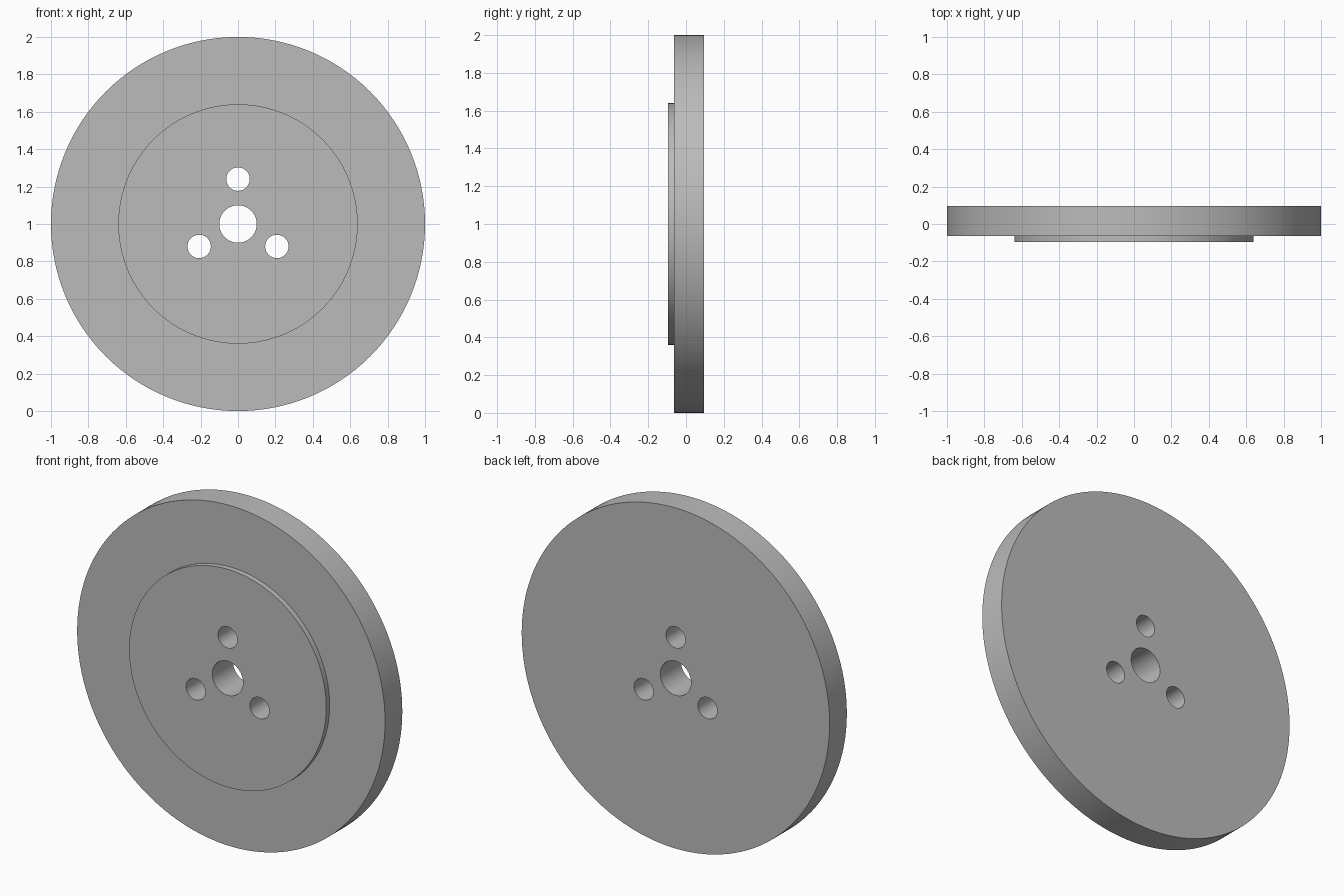
import bpy
import bmesh
from math import pi, radians, sin, cos
from mathutils import Matrix, Vector

if "Cube" in bpy.data.objects:
    bpy.data.objects.remove(bpy.data.objects["Cube"])

SEGMENTS = 128
DISC_R, BOSS_R, BORE_R = 1.0, 0.64, 0.1
BOLT_R, BOLT_CIRCLE = 0.0625, 0.24
FRONT, STEP, BACK = -0.096, -0.064, 0.096

grey = bpy.data.materials.new("plain_grey")
grey.use_nodes = True
colour = (0.5, 0.5, 0.5, 1)
grey.diffuse_color = colour
grey.node_tree.nodes["Principled BSDF"].inputs["Base Color"].default_value = colour


def add_object(name, bm):
    bmesh.ops.recalc_face_normals(bm, faces=bm.faces)
    mesh = bpy.data.meshes.new(name)
    bm.to_mesh(mesh)
    bm.free()
    mesh.materials.append(grey)
    obj = bpy.data.objects.new(name, mesh)
    bpy.context.collection.objects.link(obj)
    return obj


# Stepped disc with centre bore, turned around the y axis
bm = bmesh.new()
profile = [(BORE_R, FRONT), (BOSS_R, FRONT), (BOSS_R, STEP),
           (DISC_R, STEP), (DISC_R, BACK), (BORE_R, BACK)]
verts = [bm.verts.new((0, y, r)) for r, y in profile]
edges = [bm.edges.new((a, b)) for a, b in zip(verts, verts[1:] + verts[:1])]
bmesh.ops.spin(bm, geom=verts + edges, cent=(0, 0, 0), axis=(0, 1, 0),
               angle=2 * pi, steps=SEGMENTS, use_merge=True)
bmesh.ops.remove_doubles(bm, verts=bm.verts, dist=1e-5)
wheel = add_object("stepped_disc", bm)
wheel.location.z = DISC_R

# Three bolt holes around the bore
bm = bmesh.new()
for i in range(3):
    a = radians(90 + 120 * i)
    centre = Vector((cos(a), 0, sin(a))) * BOLT_CIRCLE
    bmesh.ops.create_cone(bm, cap_ends=True, segments=48, radius1=BOLT_R,
                          radius2=BOLT_R, depth=1,
                          matrix=Matrix.Translation(centre) @ Matrix.Rotation(pi / 2, 4, "X"))
cutter = add_object("bolt_hole_cutter", bm)
cutter.location.z = DISC_R

cut = wheel.modifiers.new("bolt_holes", "BOOLEAN")
cut.operation = "DIFFERENCE"
cut.solver = "EXACT"
cut.object = cutter
bpy.context.view_layer.objects.active = wheel
wheel.select_set(True)
bpy.ops.object.modifier_apply(modifier=cut.name)
bpy.data.objects.remove(cutter)

# Smooth round walls, sharp rims
bpy.ops.object.select_all(action="DESELECT")
wheel.select_set(True)
bpy.ops.object.shade_smooth_by_angle(angle=radians(30))
